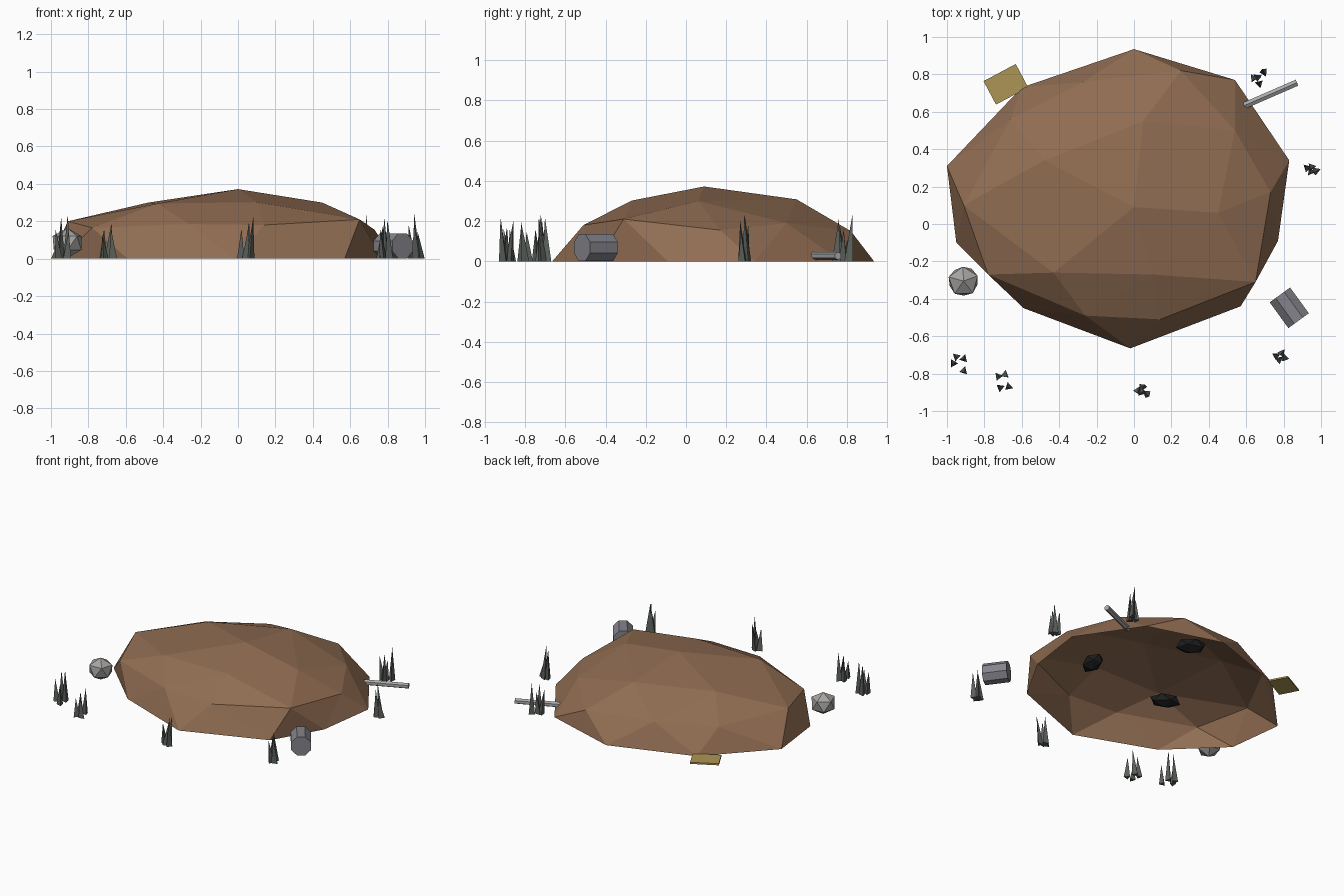
import bpy, bmesh, math, random
from mathutils import Matrix, Vector

if "Cube" in bpy.data.objects:
    bpy.data.objects.remove(bpy.data.objects["Cube"])

random.seed(4)


def material(name, rgb):
    m = bpy.data.materials.new(name)
    m.diffuse_color = (*rgb, 1)
    m.use_nodes = True
    m.node_tree.nodes["Principled BSDF"].inputs["Base Color"].default_value = m.diffuse_color
    return m


earth = material("brown_earth", (0.28, 0.152, 0.085))
gold = material("dull_gold", (0.42, 0.30, 0.09))
steel = material("blue_grey_metal", (0.23, 0.23, 0.26))
pale = material("pale_grey_metal", (0.40, 0.40, 0.40))
stone = material("light_stone", (0.38, 0.37, 0.36))
dry = material("dark_grey_green", (0.105, 0.118, 0.105))
coal = material("charcoal", (0.012, 0.012, 0.013))


def finish(name, bm, mat):
    bmesh.ops.recalc_face_normals(bm, faces=bm.faces)
    mesh = bpy.data.meshes.new(name)
    bm.to_mesh(mesh)
    bm.free()
    mesh.materials.append(mat)
    ob = bpy.data.objects.new(name, mesh)
    bpy.context.collection.objects.link(ob)
    return ob


# Mound: faceted open dome, rings running counter-clockwise
top = (0, 0.09, 0.372)
crown = [(0.45, 0.06, 0.30), (0.05, 0.55, 0.308), (-0.48, 0.34, 0.30),
         (-0.43, -0.26, 0.295), (0.10, -0.27, 0.302)]
shoulder = [(0.73, 0.17, 0.155), (0.54, 0.50, 0.19), (0.25, 0.82, 0.15),
            (-0.27, 0.76, 0.18), (-0.66, 0.56, 0.17), (-0.91, 0.10, 0.20),
            (-0.78, -0.27, 0.165), (-0.26, -0.49, 0.185),
            (0.14, -0.51, 0.18), (0.65, -0.31, 0.21)]
base = [(0.83, 0.34), (0.54, 0.77), (0, 0.935), (-0.60, 0.73), (-1.0, 0.31),
        (-0.95, -0.10), (-0.59, -0.45), (-0.02, -0.665), (0.57, -0.44),
        (0.77, -0.09)]
bm = bmesh.new()
t = bm.verts.new(top)
c = [bm.verts.new(p) for p in crown]
s = [bm.verts.new(p) for p in shoulder]
b = [bm.verts.new((x, y, 0)) for x, y in base]
for i in range(5):
    j, k = (i + 1) % 5, 2 * i
    bm.faces.new((t, c[i], c[j]))
    bm.faces.new((c[i], s[k + 1], c[j]))
    bm.faces.new((c[i], s[k], s[k + 1]))
    bm.faces.new((c[i], s[k - 1], s[k]))
for i in range(10):
    bm.faces.new((s[i], b[i], s[(i + 1) % 10]))
    bm.faces.new((s[i], b[i - 1], b[i]))
finish("mound", bm, earth)


# Rocks: jittered low-poly balls
def rock(name, loc, size, angle, mat, jitter):
    bm = bmesh.new()
    bmesh.ops.create_icosphere(bm, subdivisions=1, radius=1)
    for v in bm.verts:
        v.co *= 1 + random.uniform(-jitter, jitter)
    bm.transform(Matrix.Translation(loc)
                 @ Matrix.Rotation(math.radians(angle), 4, "Z")
                 @ Matrix.Diagonal((*size, 1)))
    finish(name, bm, mat)


rock("light_rock", (-0.912, -0.305, 0.083), (0.09, 0.088, 0.083), 20, stone, 0.05)
for i, (loc, angle) in enumerate([((-0.46, -0.225, 0.232), -33),
                                  ((0.233, -0.156, 0.24), 80),
                                  ((-0.128, 0.442, 0.24), 150)]):
    rock(f"coal_lump_{i + 1}", loc, (0.105, 0.068, 0.05), angle, coal, 0.12)


# Lying cylinders: drum and rod
def lying_cylinder(name, loc, radius, length, sides, angle, mat):
    bm = bmesh.new()
    bmesh.ops.create_cone(bm, cap_ends=True, segments=sides, radius1=radius,
                          radius2=radius, depth=length)
    bm.transform(Matrix.Translation(loc)
                 @ Matrix.Rotation(math.radians(angle), 4, "Z")
                 @ Matrix.Rotation(math.pi / 2, 4, "Y")
                 @ Matrix.Rotation(math.pi / sides, 4, "Z"))
    finish(name, bm, mat)


lying_cylinder("drum", (0.83, -0.448, 0.068), 0.073, 0.17, 8, -54, steel)
lying_cylinder("rod", (0.725, 0.692, 0.027), 0.02, 0.32, 6, 23.5, pale)

# Flat plate on the ground
bm = bmesh.new()
bmesh.ops.create_cube(bm, size=1)
bm.transform(Matrix.Translation((-0.685, 0.747, 0.006))
             @ Matrix.Rotation(math.radians(28), 4, "Z")
             @ Matrix.Diagonal((0.195, 0.142, 0.012, 1)))
finish("plate", bm, gold)

# Grass tufts: slim three-sided leaning spikes (x, y, height)
tufts = [
    [(-0.95, -0.71, 0.22), (-0.91, -0.72, 0.235), (-0.965, -0.745, 0.16), (-0.91, -0.785, 0.15)],
    [(-0.725, -0.815, 0.16), (-0.69, -0.805, 0.195), (-0.715, -0.875, 0.13), (-0.67, -0.87, 0.16)],
    [(0.02, -0.89, 0.16), (0.045, -0.875, 0.2), (0.065, -0.905, 0.22), (0.04, -0.9, 0.17)],
    [(0.76, -0.705, 0.18), (0.79, -0.69, 0.22), (0.775, -0.725, 0.16), (0.805, -0.715, 0.21)],
    [(0.925, 0.3, 0.18), (0.95, 0.305, 0.24), (0.945, 0.28, 0.2), (0.975, 0.285, 0.15)],
    [(0.64, 0.78, 0.18), (0.695, 0.81, 0.235), (0.67, 0.75, 0.21), (0.66, 0.785, 0.16)],
]
for n, tuft in enumerate(tufts):
    bm = bmesh.new()
    for x, y, h in tuft:
        a = random.uniform(0, math.tau)
        foot = [bm.verts.new((x + 0.025 * math.cos(a + k * math.tau / 3),
                              y + 0.025 * math.sin(a + k * math.tau / 3), 0))
                for k in range(3)]
        lean = Vector((random.uniform(-0.018, 0.018), random.uniform(-0.018, 0.018), h))
        tip = bm.verts.new(Vector((x, y, 0)) + lean)
        bm.faces.new(foot)
        for k in range(3):
            bm.faces.new((foot[k], foot[(k + 1) % 3], tip))
    finish(f"grass_tuft_{n + 1}", bm, dry)
